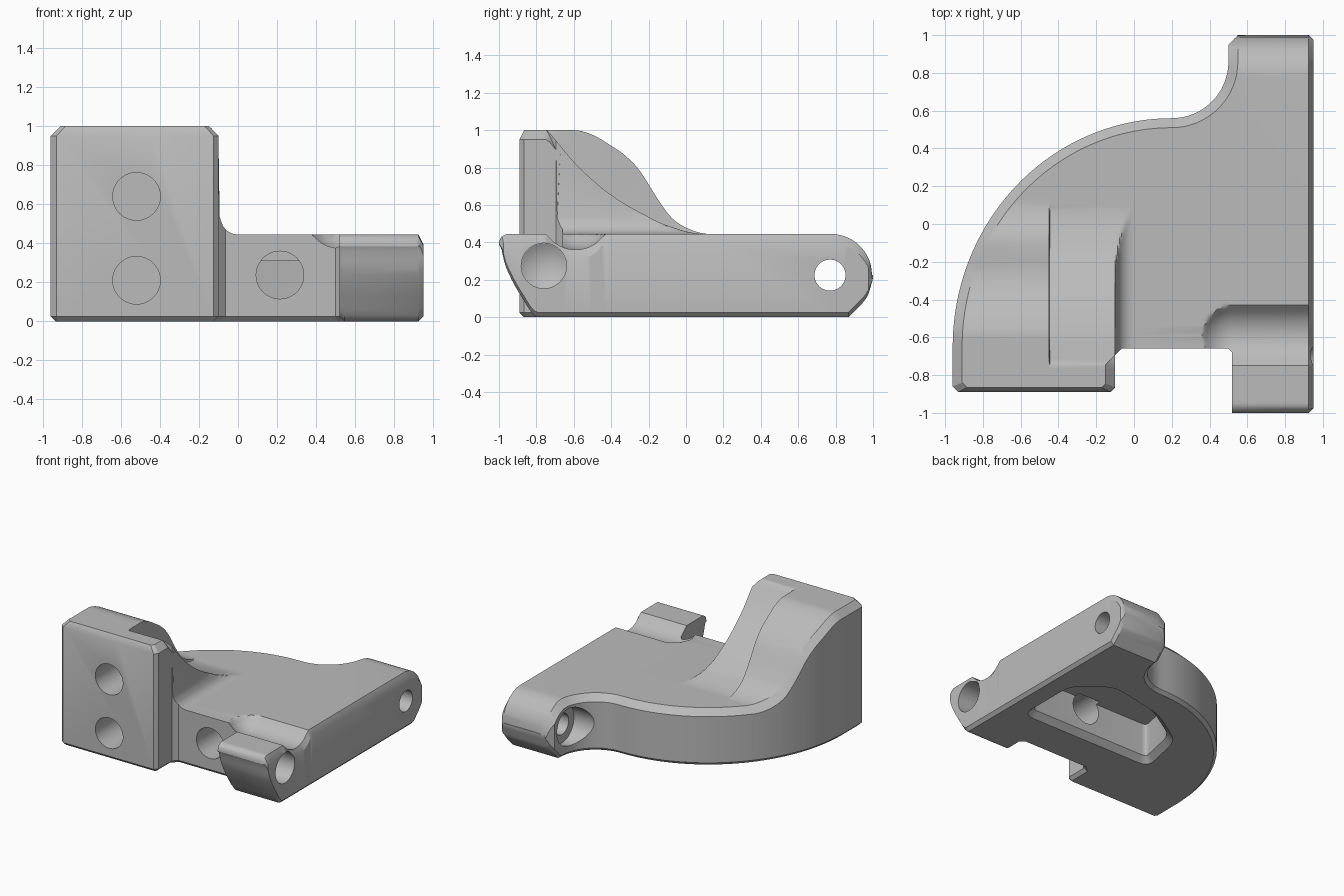
import bpy, bmesh, math
from mathutils import Vector

if "Cube" in bpy.data.objects:
    bpy.data.objects.remove(bpy.data.objects["Cube"])

TOP = 0.445      # plate height
END_Y, END_R = 0.775, 0.225   # rounded arm end


def curve(pts):
    """Smooth height function through (y, z) points, level at both ends."""
    n = len(pts)
    slope = [0.0] * n
    for i in range(1, n - 1):
        slope[i] = (pts[i + 1][1] - pts[i - 1][1]) / (pts[i + 1][0] - pts[i - 1][0])

    def f(y):
        if y <= pts[0][0]:
            return pts[0][1]
        for i in range(n - 1):
            (a, za), (b, zb) = pts[i], pts[i + 1]
            if y <= b:
                w = b - a
                t = (y - a) / w
                u = 1 - t
                return (za * u * u * (1 + 2 * t) + zb * t * t * (3 - 2 * t)
                        + w * t * u * (u * slope[i] - t * slope[i + 1]))
        return pts[-1][1]
    return f


shoulder = curve([(-0.6, 1), (-0.5, 0.975), (-0.405, 0.92), (-0.32, 0.86), (-0.245, 0.78),
                  (-0.15, 0.63), (-0.075, 0.53), (0.02, 0.47), (0.13, TOP)])
scoop = curve([(-0.75, 1), (-0.7, 0.95), (-0.59, 0.82), (-0.46, 0.7), (-0.35, 0.62),
               (-0.245, 0.56), (-0.1, 0.49), (0.1, TOP)])
lug_under = curve([(-1, 0.38), (-0.96, 0.26), (-0.88, 0.11), (-0.79, 0)])


def arc_z(r, d):
    return math.sqrt(max(r * r - d * d, 0))


def upper(x, y):
    """Height of the upper surface."""
    if x < -0.447:
        h = shoulder(y)
    elif x < -0.098:
        h = scoop(y)
    else:
        h = min(scoop(y), 0.535 - arc_z(0.09, min(x, 0)))
    # round-ended groove behind the lug
    q = 0.184 ** 2 - (y + 0.59) ** 2 - max(0, 0.52 - x) ** 2
    if q > 0:
        h = min(h, 0.545 - math.sqrt(q))
    if x > 0.3 and y < -0.95:
        h = 0.395 + arc_z(0.05, y + 0.95)
    if y > END_Y:
        h = min(h, END_R + arc_z(END_R - 0.005, y - END_Y))
    return h


def lower(x, y):
    """Height of the underside."""
    if x > 0.3 and y < -0.79:
        return lug_under(y)
    if y > 0.934:
        return END_R - arc_z(END_R, y - END_Y)
    return max(0, y - 0.868)


def inset(poly, width):
    """Move each edge of a counter-clockwise polygon inwards by width(midpoint)."""
    out, n = [], len(poly)
    edges = []
    for i in range(n):
        a, b = poly[i], poly[(i + 1) % n]
        d = (b - a).normalized()
        edges.append((Vector((-d.y, d.x)), width((a + b) / 2)))
    for i in range(n):
        (m, u), (k, w) = edges[i - 1], edges[i]
        det = m.x * k.y - m.y * k.x
        if abs(det) < 0.2:
            v = (m + k).normalized() * (u + w) / 2
        else:
            v = Vector(((u * k.y - w * m.y) / det, (w * m.x - u * k.x) / det))
        out.append(poly[i] + v)
    return out


def loft(rings):
    """Closed bmesh from (polygon, z) rings."""
    bm = bmesh.new()
    loops = [[bm.verts.new((p.x, p.y, z)) for p in poly] for poly, z in rings]
    n = len(loops[0])
    for lo, hi in zip(loops, loops[1:]):
        for i in range(n):
            j = (i + 1) % n
            bm.faces.new((lo[i], lo[j], hi[j], hi[i]))
    bm.faces.new(loops[0][::-1])
    bm.faces.new(loops[-1])
    return bm


def make_object(name, bm):
    bmesh.ops.recalc_face_normals(bm, faces=bm.faces)
    me = bpy.data.meshes.new(name)
    bm.to_mesh(me)
    bm.free()
    ob = bpy.data.objects.new(name, me)
    bpy.context.collection.objects.link(ob)
    return ob


def polar(cx, cy, rx, ry, a0, a1, n):
    angles = [math.radians(a0 + (a1 - a0) * i / n) for i in range(n + 1)]
    return [(cx + rx * math.cos(a), cy + ry * math.sin(a)) for a in angles]


# Plan outline of the bracket
outline = [(-0.96, -0.86), (-0.93, -0.89), (-0.125, -0.89), (-0.1, -0.865), (-0.1, -0.695),
           (-0.065, -0.66), (0.5, -0.66), (0.52, -0.68), (0.52, -1), (0.925, -1),
           (0.95, -0.975), (0.95, 0.975), (0.925, 1), (0.55, 1), (0.5, 0.95)]
outline += polar(0.2, 0.86, 0.3, 0.3, 0, -90, 16)
outline += polar(0.2, -0.65, 1.16, 1.21, 90, 180, 40)[1:]
outline = [Vector(p) for p in outline]


def top_chamfer(m):
    if 0.93 < m.x < 0.945:
        return 0.012
    if abs(m.y) > 0.99 or (m.y < -0.6 and -0.095 < m.x < 0.53):
        return 0
    if m.x > 0.94 or m.y < -0.88:
        return 0.025
    return 0.05


# Body: chamfered rings, sliced, then shaped by the two height functions
bm = loft([(inset(outline, lambda m: 0.025), 0), (outline, 1),
           (outline, 2), (inset(outline, top_chamfer), 3)])
ys = [-0.995, -0.985, -0.965] + [-0.95 + 0.02 * i for i in range(56)]
ys += [END_Y + END_R * math.sin(math.radians(a)) for a in range(0, 88, 6)] + [0.868]
xs = [-0.45, -0.444, -0.1, -0.094] + [-0.088 + 0.011 * i for i in range(9)]
xs += [0.36 + 0.016 * i for i in range(11)]
for axis, cuts in ((Vector((1, 0, 0)), xs), (Vector((0, 1, 0)), ys)):
    for c in cuts:
        bmesh.ops.bisect_plane(bm, geom=bm.verts[:] + bm.edges[:] + bm.faces[:],
                               dist=0.0002, plane_co=axis * c, plane_no=axis)
for v in bm.verts:
    x, y, t = v.co
    h = upper(x, y)
    b = min(lower(x, y), h - 0.01)
    k = min(1, (h - b) / 0.1)
    levels = [b, b + 0.025 * k, h - 0.05 * k, h]
    i = min(2, max(0, int(t)))
    v.co.z = levels[i] + (levels[i + 1] - levels[i]) * (t - i)
bmesh.ops.remove_doubles(bm, verts=bm.verts, dist=0.00005)
bmesh.ops.triangulate(bm, faces=bm.faces)
body = make_object("bracket_body", bm)


# Underside pocket with rounded corners and a chamfered rim
def rounded(points, r):
    pts, out = [Vector(p) for p in points], []
    for i, p in enumerate(pts):
        a = p + (pts[i - 1] - p).normalized() * r
        c = p + (pts[(i + 1) % len(pts)] - p).normalized() * r
        for s in range(6):
            t = s / 5
            out.append(a * (1 - t) ** 2 + p * 2 * t * (1 - t) + c * t * t)
    return out


rim = rounded([(-0.42, -0.34), (0.78, -0.34), (0.78, 0.2), (0.52, 0.4),
               (0.02, 0.3), (-0.33, 0.08)], 0.1)
wall = inset(rim, lambda m: 0.045)
cutters = [make_object("pocket_cutter", loft([(rim, -0.1), (rim, 0), (wall, 0.045), (wall, 0.31)]))]


# Round holes: start point, direction, radii at both ends, length
def hole(name, start, direction, r1, r2, length):
    bm = bmesh.new()
    bmesh.ops.create_cone(bm, cap_ends=True, segments=48, radius1=r1, radius2=r2, depth=length)
    d = Vector(direction)
    ob = make_object(name, bm)
    ob.rotation_euler = d.to_track_quat('Z', 'Y').to_euler()
    ob.location = Vector(start) + d * length / 2
    cutters.append(ob)


BACK, INWARD = (0, 1, 0), (-1, 0, 0)
for z in (0.21, 0.64):
    hole("mount_hole_cutter", (-0.52, -0.95, z), BACK, 0.122, 0.122, 0.36)
hole("front_hole_cutter", (0.215, -0.75, 0.237), BACK, 0.122, 0.122, 0.5)
hole("arm_hole_cutter", (1.05, 0.77, 0.225), INWARD, 0.083, 0.083, 0.7)
hole("counterbore_cutter", (0.56, 0.77, 0.225), INWARD, 0.15, 0.15, 0.5)
hole("lug_hole_cutter", (1.0, -0.76, 0.275), INWARD, 0.121, 0.121, 0.3)
hole("lug_hole_tip_cutter", (0.701, -0.76, 0.275), INWARD, 0.121, 0, 0.07)

bpy.context.view_layer.objects.active = body
body.select_set(True)
bpy.context.view_layer.update()
for c in cutters:
    c.hide_render = True
    mod = body.modifiers.new("cut", 'BOOLEAN')
    mod.operation = 'DIFFERENCE'
    mod.solver = 'EXACT'
    mod.object = c
    bpy.ops.object.modifier_apply(modifier=mod.name)
for c in cutters:
    bpy.data.objects.remove(c)

# Single grey finish
grey = bpy.data.materials.new("plain_grey")
grey.use_nodes = True
colour = (0.5, 0.5, 0.5, 1)
grey.diffuse_color = colour
grey.node_tree.nodes["Principled BSDF"].inputs["Base Color"].default_value = colour
body.data.materials.clear()
body.data.materials.append(grey)
for p in body.data.polygons:
    p.material_index = 0
bpy.ops.object.shade_smooth_by_angle(angle=math.radians(28))
